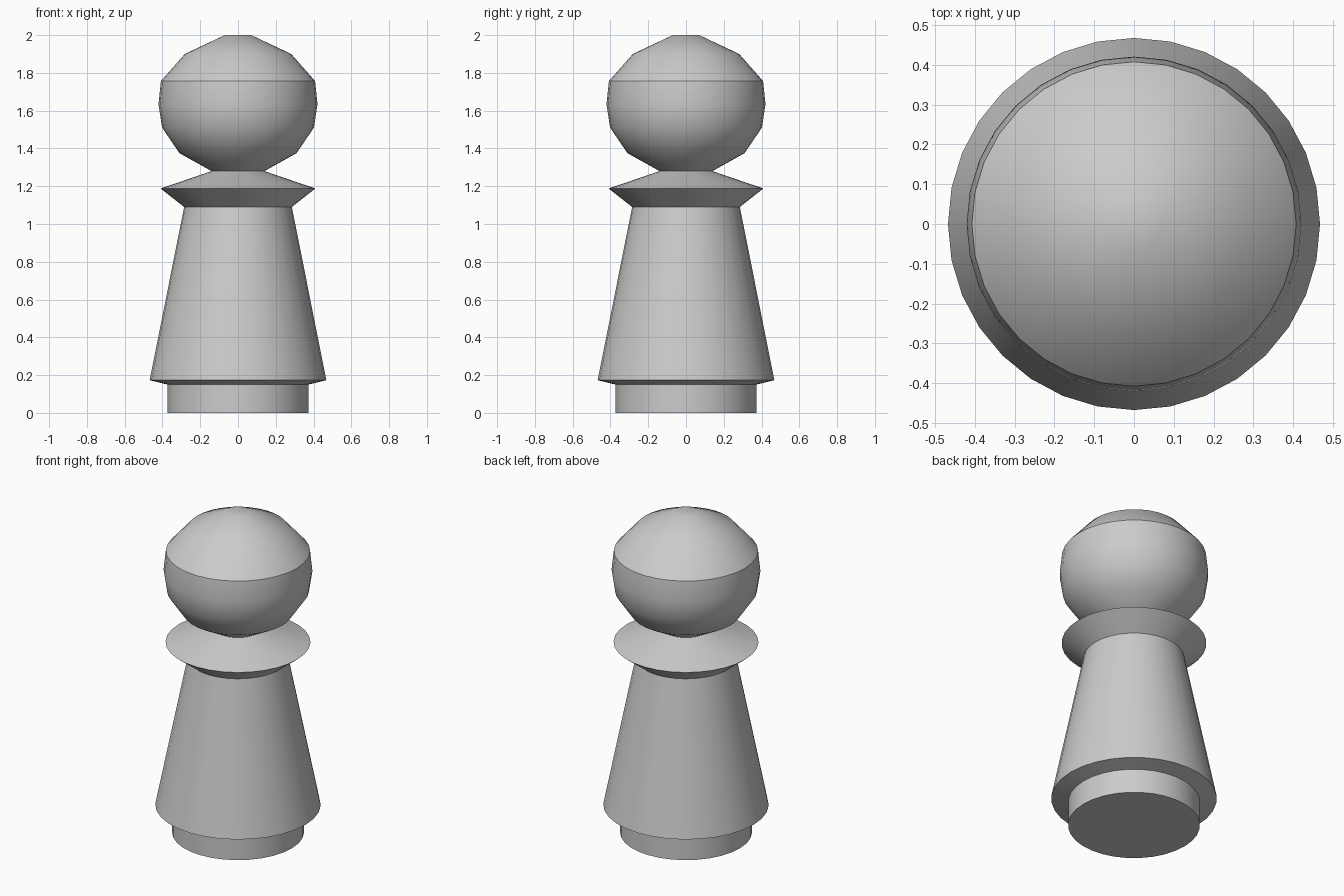
import bpy
import bmesh
from math import radians, tau
from mathutils import Matrix, Vector

SIDES = 32

cube = bpy.data.objects.get("Cube")
if cube:
    bpy.data.objects.remove(cube, do_unlink=True)

grey = bpy.data.materials.new("plain grey")
grey.use_nodes = True
colour = (0.6, 0.6, 0.6, 1)
grey.diffuse_color = colour
grey.node_tree.nodes["Principled BSDF"].inputs["Base Color"].default_value = colour


def turned(name, profile):
    """Turn a (radius, height) profile about z; radius 0 closes an end."""
    bm = bmesh.new()
    verts = [bm.verts.new((r, 0, z)) for r, z in profile]
    edges = [bm.edges.new(pair) for pair in zip(verts, verts[1:])]
    bmesh.ops.spin(bm, geom=verts + edges, axis=(0, 0, 1), cent=(0, 0, 0),
                   angle=tau, steps=SIDES, use_merge=True)
    bmesh.ops.remove_doubles(bm, verts=bm.verts, dist=0.0001)
    bm.normal_update()
    # Profiles run upwards, so make every face point away from the axis
    bmesh.ops.recalc_face_normals(bm, faces=bm.faces)
    side = max(bm.faces, key=lambda f: f.calc_center_median().xy.length)
    centre = side.calc_center_median()
    if side.normal.x * centre.x + side.normal.y * centre.y < 0:
        bmesh.ops.reverse_faces(bm, faces=bm.faces)
    mesh = bpy.data.meshes.new(name)
    bm.to_mesh(mesh)
    bm.free()
    mesh.materials.append(grey)
    obj = bpy.data.objects.new(name, mesh)
    bpy.context.collection.objects.link(obj)
    bpy.ops.object.select_all(action="DESELECT")
    obj.select_set(True)
    bpy.context.view_layer.objects.active = obj
    bpy.ops.object.shade_smooth_by_angle(angle=radians(34))
    return obj


# Foot, flared body and collar
turned("foot", [(0, 0), (0.373, 0), (0.373, 0.15)])
turned("body", [(0.373, 0.15), (0.468, 0.173), (0.285, 1.09)])
turned("collar", [(0.285, 1.09), (0.41, 1.188), (0.14, 1.28)])

# Faceted round head with a flat crown
turned("head", [(0.14, 1.28), (0.31, 1.375), (0.402, 1.51), (0.421, 1.635),
                (0.408, 1.757), (0.282, 1.9), (0.07, 2.0), (0, 2.0)])
